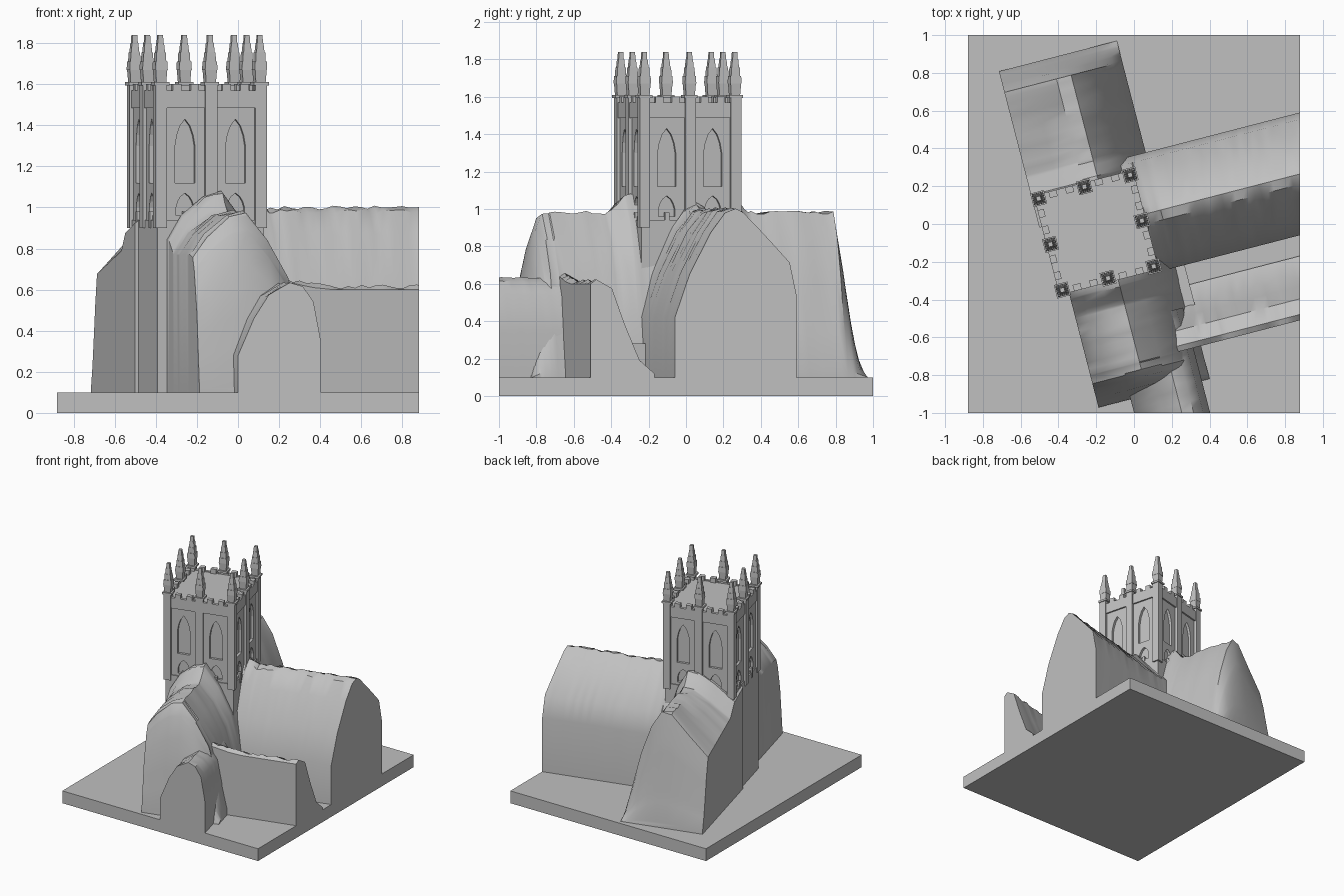
import bpy, bmesh, math, random
from mathutils import Matrix, Vector

random.seed(4)
if "Cube" in bpy.data.objects:
    bpy.data.objects.remove(bpy.data.objects["Cube"], do_unlink=True)

stone = bpy.data.materials.new("grey_stone")
stone.use_nodes = True
GREY = (0.53, 0.53, 0.53, 1)
stone.diffuse_color = GREY
stone.node_tree.nodes["Principled BSDF"].inputs["Base Color"].default_value = GREY

# The church is turned on its square base, about the tower axis
TURN = Matrix.Translation((-0.2, -0.045, 0)) @ Matrix.Rotation(math.radians(14.5), 4, 'Z')
QUARTERS = [Matrix.Rotation(k * math.pi / 2, 4, 'Z') for k in range(4)]


def finish(name, bm, matrix=TURN, smooth=False):
    bm.transform(matrix)
    bmesh.ops.recalc_face_normals(bm, faces=bm.faces)
    mesh = bpy.data.meshes.new(name)
    bm.to_mesh(mesh)
    bm.free()
    mesh.materials.append(stone)
    ob = bpy.data.objects.new(name, mesh)
    bpy.context.scene.collection.objects.link(ob)
    if smooth:
        bpy.ops.object.select_all(action='DESELECT')
        ob.select_set(True)
        bpy.context.view_layer.objects.active = ob
        bpy.ops.object.shade_smooth_by_angle(angle=math.radians(35))
    return ob


def box(bm, x0, x1, y0, y1, z0, z1, matrix=Matrix()):
    m = Matrix.Translation(((x0 + x1) / 2, (y0 + y1) / 2, (z0 + z1) / 2))
    m = m @ Matrix.Diagonal((x1 - x0, y1 - y0, z1 - z0, 1))
    bmesh.ops.create_cube(bm, size=1, matrix=matrix @ m)


def bridge(bm, rings):
    for a, b in zip(rings, rings[1:]):
        n = len(a)
        for i in range(n):
            bm.faces.new((a[i], a[(i + 1) % n], b[(i + 1) % n], b[i]))
    bm.faces.new(rings[0])
    bm.faces.new(rings[-1])


def interpolate(pairs, t):
    for (a, fa), (b, fb) in zip(pairs, pairs[1:]):
        if t <= b:
            return fa + (fb - fa) * (t - a) / (b - a)
    return pairs[-1][1]


def draped_roof(name, along, profile, stations, clip=None, rough=0.01, sag=0):
    """Loft a wall-and-roof section along one axis; stations scale its height,
    sag lowers the first eaves towards the far end."""
    bm = bmesh.new()
    start, end = stations[0][0], stations[-1][0]
    steps = max(4, round((end - start) / 0.035))
    stops = sorted({round(start + (end - start) * i / steps, 3) for i in range(steps + 1)}
                   | {s for s, _ in stations})
    rings = []
    for t in stops:
        scale = interpolate(stations, t)
        section = [(profile[0][0], 0.05)]
        for k, (off, z) in enumerate(profile):
            wobble = random.uniform(-rough, rough) if 0 < k < len(profile) - 1 else 0
            z -= sag * max(0, 1 - k / 2) * (t - start) / (end - start)
            section.append((off, 0.1 + (z - 0.1) * scale + wobble * min(scale, 1)))
        section.append((profile[-1][0], 0.05))
        rings.append([bm.verts.new((t, o, z) if along == 'u' else (o, t, z))
                      for o, z in section])
    bridge(bm, rings)
    if clip:
        point, normal = clip
        back = TURN.inverted()
        cut = bmesh.ops.bisect_plane(
            bm, geom=bm.verts[:] + bm.edges[:] + bm.faces[:],
            plane_co=back @ Vector(point), plane_no=back.to_3x3() @ Vector(normal),
            clear_outer=True)
        edges = [e for e in cut["geom_cut"] if isinstance(e, bmesh.types.BMEdge)]
        bmesh.ops.edgeloop_fill(bm, edges=edges)
    finish(name, bm, smooth=True)


# Base slab
bm = bmesh.new()
box(bm, -0.88, 0.88, -1, 1, 0, 0.1)
finish("base", bm, Matrix())

# Long east wing, low side aisle, two cross wings and a porch
EAST = ((0.88, 0, 0), (1, 0, 0))
SOUTH = ((0, -1, 0), (0, -1, 0))
draped_roof("east_wing", 'u',
            [(-.284, .42), (-.207, .65), (-.1, .87), (-.023, .98), (.03, 1), (.07, .98),
             (.16, .88), (.31, .71), (.345, .54)],
            [(.1, 1.05), (.28, 1.03), (.36, 1), (1.35, 1)], EAST)
draped_roof("south_aisle", 'u',
            [(-.72, .6), (-.69, .615), (-.61, .57), (-.545, .385), (-.468, .2), (-.39, .12)],
            [(.2, 1.1), (.4, 1.02), (.5, 1), (1.45, 1)], EAST)
draped_roof("north_cross_wing", 'v',
            [(-.285, .85), (-.13, .93), (0, .98), (.08, .98), (.16, .85), (.24, .62),
             (.31, .35), (.36, .14)],
            [(.1, 1.1), (.29, 1.1), (.37, 1), (.84, 1), (.875, .75), (.9, .5),
             (.93, .22), (.955, .05)], sag=.2)
draped_roof("south_cross_wing", 'v',
            [(-.22, .77), (-.15, .87), (-.04, .96), (.05, .98), (.16, .84), (.26, .66),
             (.33, .4), (.387, .14)],
            [(-.9, .03), (-.88, .25), (-.85, .58), (-.8, .88), (-.77, .98), (-.72, 1),
             (-.4, 1), (-.3, 1.11), (-.1, 1.11)])
draped_roof("south_porch", 'v',
            [(-.045, .28), (.03, .46), (.1, .57), (.2, .63), (.26, .61), (.31, .54),
             (.345, .35)],
            [(-1.2, 1), (-.5, 1)], SOUTH, 0.006)
# Low filling at the head of the gully between aisle and east wing
bm = bmesh.new()
box(bm, .2, .41, -.5, -.2, .05, .28)
finish("gully_head", bm)

# Tower shaft with pointed windows cut in every face
bm = bmesh.new()
box(bm, -.26, .26, -.26, .26, .05, 1.565)
shaft = finish("tower_shaft", bm)


def pointed_arch(bm, centre, half, z0, spring, top, matrix):
    outline = [(-half, z0), (half, z0), (half, spring)]
    outline += [(half * f, spring + (top - spring) * g) for f, g in ((.82, .4), (.5, .75))]
    outline += [(0, top)]
    outline += [(-x, z) for x, z in reversed(outline[2:-1])]
    rings = [[bm.verts.new(matrix @ Vector((centre + x, y, z))) for x, z in outline]
             for y in (-.33, -.24)]
    bridge(bm, rings)


bm = bmesh.new()
for q in QUARTERS:
    for side in (-1, 1):
        pointed_arch(bm, side * .127, .05, 1.12, 1.3, 1.43, q)
        pointed_arch(bm, side * .127, .045, .96, 1.0, 1.07, q)
cutter = finish("window_cutter", bm)
cutter.hide_render = True
mod = shaft.modifiers.new("windows", 'BOOLEAN')
mod.operation = 'DIFFERENCE'
mod.object = cutter
mod.solver = 'EXACT'
graph = bpy.context.evaluated_depsgraph_get()
cut_mesh = bpy.data.meshes.new_from_object(shaft.evaluated_get(graph))
shaft.modifiers.clear()
shaft.data = cut_mesh
bpy.data.objects.remove(cutter, do_unlink=True)

# Tower frame: lower walls, pilasters, top band
bm = bmesh.new()
box(bm, -.268, .268, -.268, .268, .05, .94)
for q in QUARTERS:
    box(bm, -.26, .26, -.272, -.25, 1.485, 1.57, q)
    box(bm, -.03, .03, -.28, -.25, .9, 1.595, q)
    box(bm, -.28, -.225, -.28, -.225, .9, 1.595, q)
    for side in (-1, 1):
        box(bm, side * .25 - .027, side * .25 + .027, -.278, -.25, .9, 1.595, q)
        box(bm, side * .127 - .012, side * .127 + .012, -.272, -.25, .9, .98, q)
finish("tower_frame", bm)

# Battlements along the parapet
bm = bmesh.new()
for q in QUARTERS:
    for x in (-.17, -.08, .08, .17):
        box(bm, x - .021, x + .021, -.272, -.238, 1.54, 1.602, q)
finish("battlements", bm)

# Pinnacles at corners and mid sides, stepped and tapering
bm = bmesh.new()
for q in QUARTERS:
    for x in (-.25, 0):
        m = q @ Matrix.Translation((x, -.25, 0))
        box(bm, -.037, .037, -.037, .037, 1.594, 1.61, m)
        rings = []
        for half, z in ((.024, 1.6), (.029, 1.67), (.031, 1.67), (.029, 1.71),
                        (.025, 1.71), (.023, 1.755), (.02, 1.755), (.016, 1.8),
                        (.014, 1.8), (.012, 1.84)):
            rings.append([bm.verts.new(m @ Vector((sx * half, sy * half, z)))
                          for sx, sy in ((-1, -1), (1, -1), (1, 1), (-1, 1))])
        bridge(bm, rings)
finish("pinnacles", bm)
